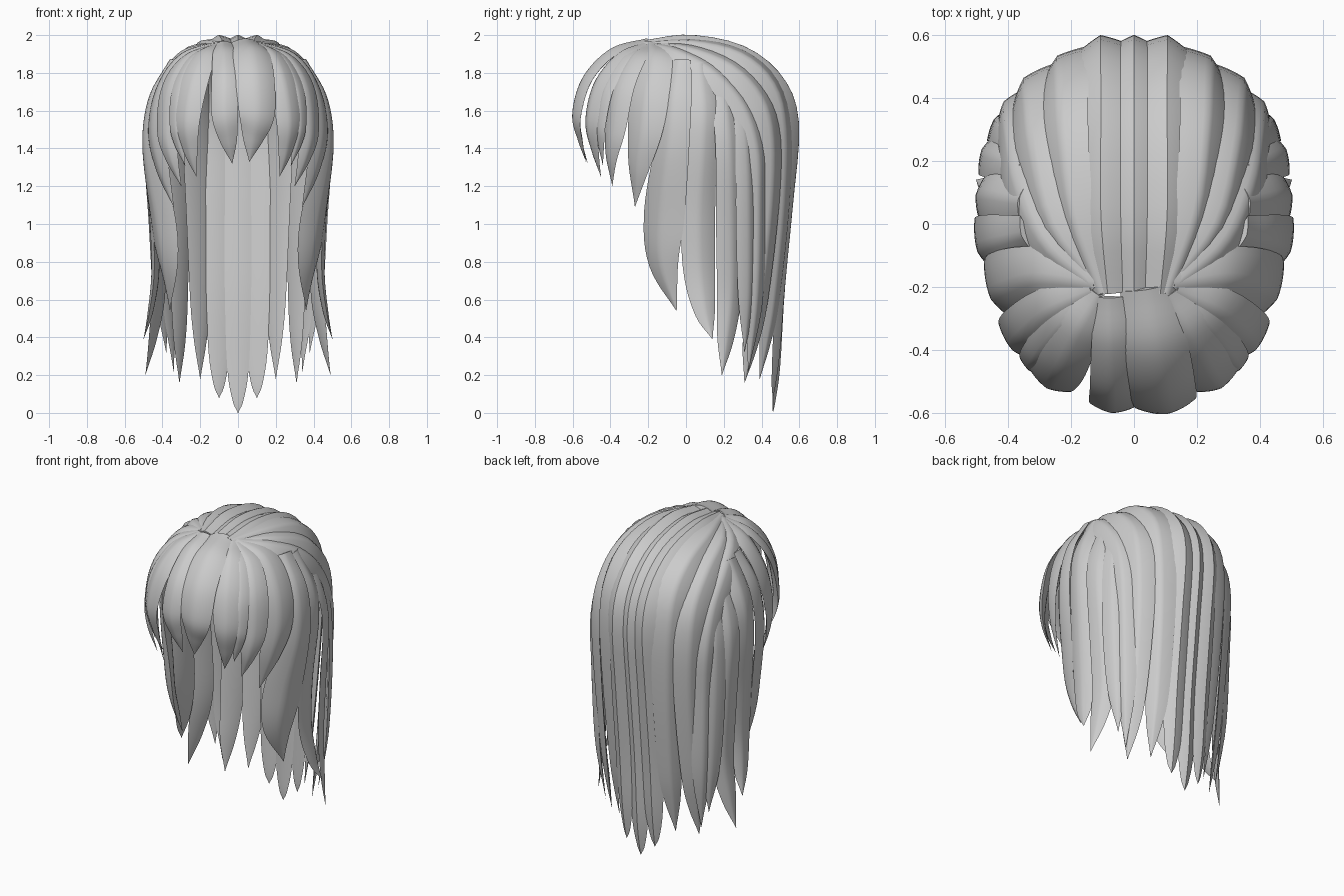
import bpy, bmesh
from mathutils import Vector

SAMPLES, ACROSS = 32, 10


def spline(rows, t):
    """Catmull-Rom through rows of (x, y, z, half width)."""
    i = min(int(t), len(rows) - 2)
    f = t - i
    p1, p2 = Vector(rows[i]), Vector(rows[i + 1])
    p0 = Vector(rows[i - 1]) if i > 0 else 2 * p1 - p2
    p3 = Vector(rows[i + 2]) if i + 2 < len(rows) else 2 * p2 - p1
    return 0.5 * (2 * p1 + (p2 - p0) * f + (2 * p0 - 5 * p1 + 4 * p2 - p3) * f * f
                  + (3 * p1 - p0 - 3 * p2 + p3) * f ** 3)


def lock(name, rows, side=1, cy=0.0, sharp=0.4, height=0.34, turn=1.0):
    """Tapered hair lock: ridged lens section swept along the path."""
    rows = [(x * side, y, z, w) for x, y, z, w in rows]
    last = len(rows) - 1
    bm = bmesh.new()
    rings = []
    for k in range(SAMPLES + 1):
        t = last * k / SAMPLES
        q = spline(rows, t)
        a, b = spline(rows, max(t - 0.02, 0)), spline(rows, min(t + 0.02, last))
        tangent = (b - a).to_3d().normalized()
        p, w = q.to_3d(), max(q.w, 0.001)
        out = Vector((p.x * turn, p.y - cy, max(0, p.z - 1.35)))
        across = tangent.cross(out).normalized()
        out = across.cross(tangent).normalized()
        ring = []
        us = [-1 + 2 * j / ACROSS for j in range(ACROSS + 1)]
        for u in us:
            h = height * w * ((1 - sharp) * (1 - u * u) + sharp * (1 - abs(u)))
            ring.append(bm.verts.new(p + across * u * w + out * h))
        for u in us[-2:0:-1]:
            ring.append(bm.verts.new(p + across * u * w - out * 0.1 * w * (1 - u * u)))
        rings.append(ring)
    n = len(rings[0])
    for r, s in zip(rings, rings[1:]):
        for j in range(n):
            bm.faces.new((r[j], r[(j + 1) % n], s[(j + 1) % n], s[j]))
    bm.faces.new(rings[0])
    bm.faces.new(rings[-1])
    bmesh.ops.recalc_face_normals(bm, faces=bm.faces)
    mesh = bpy.data.meshes.new(name)
    bm.to_mesh(mesh)
    bm.free()
    ob = bpy.data.objects.new(name, mesh)
    bpy.context.collection.objects.link(ob)
    bpy.ops.object.select_all(action='DESELECT')
    ob.select_set(True)
    bpy.context.view_layer.objects.active = ob
    bpy.ops.object.shade_smooth_by_angle(angle=0.6)


def pair(name, rows, **kw):
    lock(name + "_right", rows, 1, **kw)
    lock(name + "_left", rows, -1, **kw)


# Long locks over the crown and down the back
def back_rows(x, tip):
    return [(x * .8, -.22, 1.95, .045), (x, .02, 1.972, .06), (x, .3, 1.91, .065),
            (x, .49, 1.75, .07), (x, .563, 1.52, .072), (x, .53, 1.1, .072),
            (x, .488, .65, .07), (x, .47, tip + .25, .058), (x, .46, tip + .07, .03),
            (x, .46, tip, 0)]


lock("back_center_lock", back_rows(0, 0), sharp=.8, height=.5)
pair("back_inner_lock", back_rows(.1, .08), sharp=.8, height=.5)
pair("back_middle_lock", [
    (.1, -.22, 1.95, .04), (.185, .03, 1.945, .07), (.215, .28, 1.88, .085),
    (.22, .44, 1.73, .095), (.222, .5, 1.5, .095), (.21, .495, 1.1, .085),
    (.2, .45, .6, .07), (.2, .42, .38, .045), (.2, .39, .18, 0)],
    sharp=.7, height=.4, turn=1.9)
pair("back_outer_lock", [
    (.11, -.2, 1.945, .035), (.25, 0, 1.915, .07), (.305, .23, 1.82, .085),
    (.32, .38, 1.66, .09), (.325, .435, 1.45, .09), (.315, .43, 1.1, .085),
    (.31, .38, .6, .07), (.31, .34, .36, .05), (.31, .31, .16, 0)],
    sharp=.6, height=.4, turn=1.5)
pair("crown_sweep_lock", [
    (.12, -.2, 1.945, .04), (.27, -.06, 1.895, .08), (.35, .12, 1.8, .085),
    (.38, .28, 1.63, .08), (.39, .36, 1.4, .075), (.38, .37, 1.1, .07),
    (.365, .36, .6, .06), (.34, .33, .22, 0)], height=.42, sharp=.5, turn=1.3)

# Side locks, roots tucked under the crown sweep
pair("side_front_lock", [
    (.34, -.03, 1.865, .06), (.44, -.055, 1.66, .09), (.465, -.075, 1.4, .1),
    (.40, -.115, 1.05, .125), (.37, -.12, .8, .095), (.36, -.05, .54, 0)], cy=.12)
pair("side_middle_lock", [
    (.35, .07, 1.845, .06), (.45, .09, 1.62, .085), (.475, .085, 1.4, .08),
    (.44, .065, 1.05, .09), (.43, .07, .75, .085), (.46, .1, .53, .055),
    (.5, .14, .39, 0)])
pair("side_rear_lock", [
    (.35, .18, 1.79, .05), (.435, .21, 1.56, .07), (.46, .225, 1.35, .075),
    (.435, .23, 1.0, .08), (.42, .23, .65, .075), (.45, .21, .4, .05),
    (.49, .19, .2, 0)])
pair("side_back_lock", [
    (.36, .26, 1.71, .04), (.41, .3, 1.5, .06), (.425, .315, 1.3, .065),
    (.42, .32, 1.0, .07), (.4, .32, .6, .055), (.38, .31, .32, 0)])

# Fringe fanning out from the parting
lock("fringe_center_left", [
    (-.08, -.23, 1.955, .045), (-.075, -.38, 1.9, .06), (-.07, -.52, 1.76, .07),
    (-.07, -.575, 1.58, .07), (-.05, -.555, 1.44, .045), (-.03, -.52, 1.32, 0)])
lock("fringe_center_right", [
    (.04, -.2, 1.955, .085), (.07, -.38, 1.9, .1), (.09, -.515, 1.76, .105),
    (.1, -.57, 1.58, .095), (.08, -.555, 1.45, .055), (.06, -.53, 1.33, 0)], sharp=.2)
pair("fringe_inner_lock", [
    (.11, -.22, 1.945, .045), (.18, -.34, 1.885, .075), (.235, -.45, 1.74, .085),
    (.265, -.5, 1.54, .07), (.25, -.48, 1.38, .04), (.22, -.45, 1.25, 0)])
pair("fringe_thin_lock", [
    (.12, -.22, 1.94, .04), (.23, -.32, 1.87, .055), (.305, -.415, 1.71, .055),
    (.325, -.45, 1.53, .045), (.31, -.45, 1.42, .03), (.28, -.44, 1.31, 0)])
pair("fringe_outer_lock", [
    (.13, -.21, 1.94, .045), (.265, -.27, 1.865, .075), (.345, -.34, 1.71, .09),
    (.37, -.375, 1.5, .08), (.35, -.395, 1.35, .045), (.3, -.39, 1.2, 0)])
pair("fringe_temple_lock", [
    (.12, -.19, 1.945, .055), (.29, -.165, 1.87, .095), (.39, -.19, 1.7, .115),
    (.425, -.215, 1.5, .105), (.40, -.25, 1.3, .065), (.34, -.27, 1.09, 0)])
